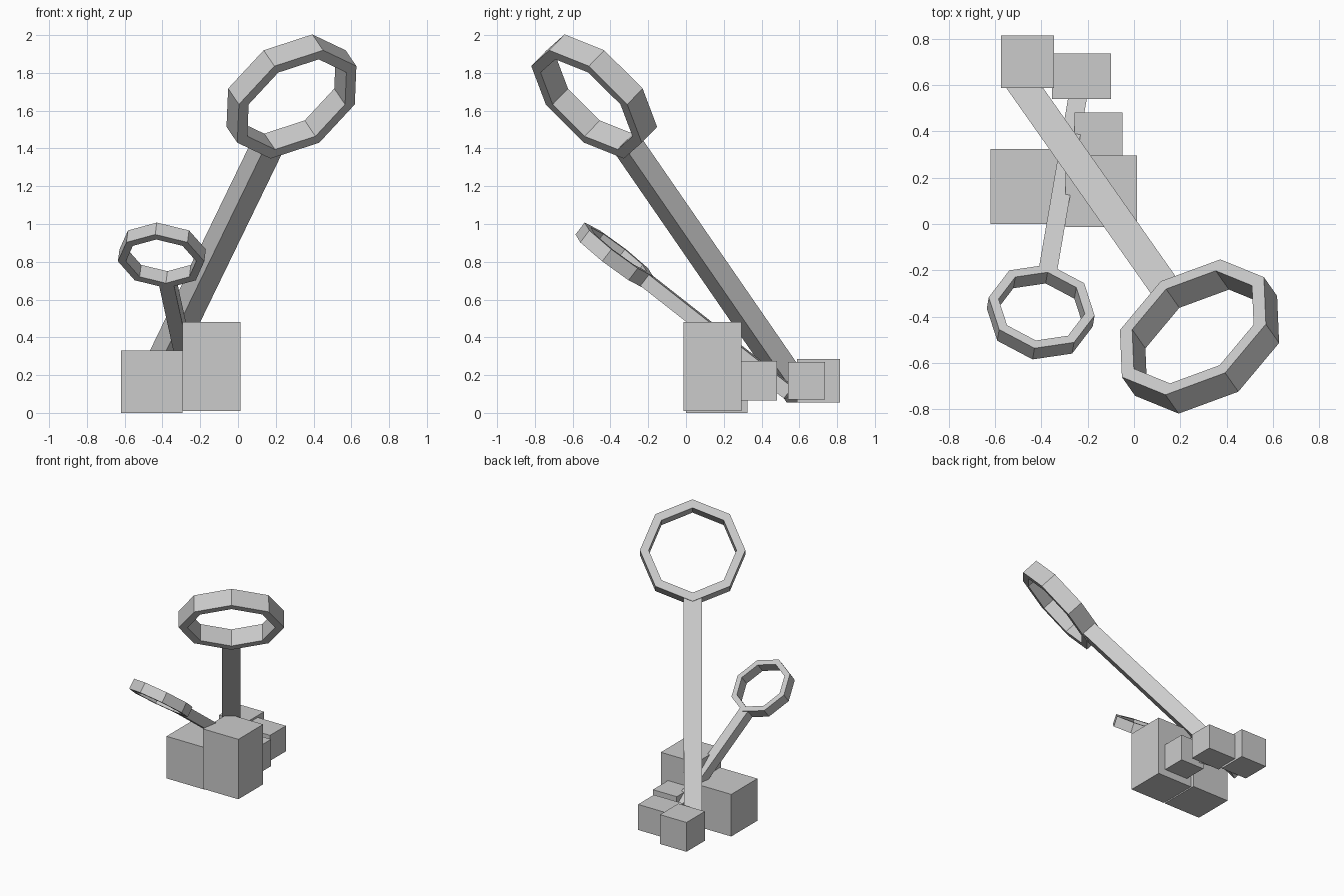
import bpy, bmesh, math
from mathutils import Vector, Matrix

if "Cube" in bpy.data.objects:
    bpy.data.objects.remove(bpy.data.objects["Cube"])


def obj_from(bm, name, mat=None):
    if mat:
        bm.transform(mat)
    bmesh.ops.recalc_face_normals(bm, faces=bm.faces)
    me = bpy.data.meshes.new(name)
    bm.to_mesh(me)
    bm.free()
    ob = bpy.data.objects.new(name, me)
    bpy.context.collection.objects.link(ob)
    return ob


def box(name, lo, hi):
    bm = bmesh.new()
    bmesh.ops.create_cube(bm, size=1)
    lo, hi = Vector(lo), Vector(hi)
    size = hi - lo
    m = Matrix.Translation((lo + hi) / 2) @ Matrix.Diagonal((*size, 1))
    return obj_from(bm, name, m)


def wand(name, centre, d, R, r, t, width, depth, length):
    """Octagonal hoop at centre with a straight bar hanging along -d."""
    d = Vector(d).normalized()
    w = d.cross(Vector((0, 0, 1))).normalized()
    n = w.cross(d)
    # local x = side, y = along the bar, z = hoop axis
    m = Matrix.Translation(centre) @ Matrix((w, d, n)).transposed().to_4x4()

    # hoop
    bm = bmesh.new()
    loops = []
    for i in range(8):
        a = math.radians(45 * i)
        loops.append([bm.verts.new((q * math.cos(a), q * math.sin(a), z))
                      for q, z in ((R, t/2), (r, t/2), (r, -t/2), (R, -t/2))])
    for i in range(8):
        p, q = loops[i], loops[(i + 1) % 8]
        for j in range(4):
            k = (j + 1) % 4
            bm.faces.new((p[j], q[j], q[k], p[k]))
    obj_from(bm, name + "_hoop", m)

    # bar
    top = -(R + r) / 2
    b = box(name + "_bar", (-width/2, -length, -depth/2), (width/2, top, depth/2))
    b.data.transform(m)


wand("large", (0.283, -0.486, 1.675), (0.371, -0.5275, 0.7645),
     0.375, 0.312, 0.13, 0.13, 0.115, 2.07)
wand("small", (-0.403, -0.38, 0.834), (-0.172, -1, 0.785),
     0.232, 0.189, 0.08, 0.08, 0.075, 1.19)

# blocks around the foot of the bars
box("front_left_block", (-0.62, 0.0, 0.0), (-0.295, 0.325, 0.33))
box("front_right_block", (-0.295, -0.013, 0.01), (0.012, 0.295, 0.48))
box("middle_block", (-0.257, 0.275, 0.065), (-0.05, 0.482, 0.275))
box("rear_right_block", (-0.355, 0.54, 0.07), (-0.10, 0.737, 0.27))
box("rear_left_block", (-0.575, 0.587, 0.055), (-0.345, 0.815, 0.285))
